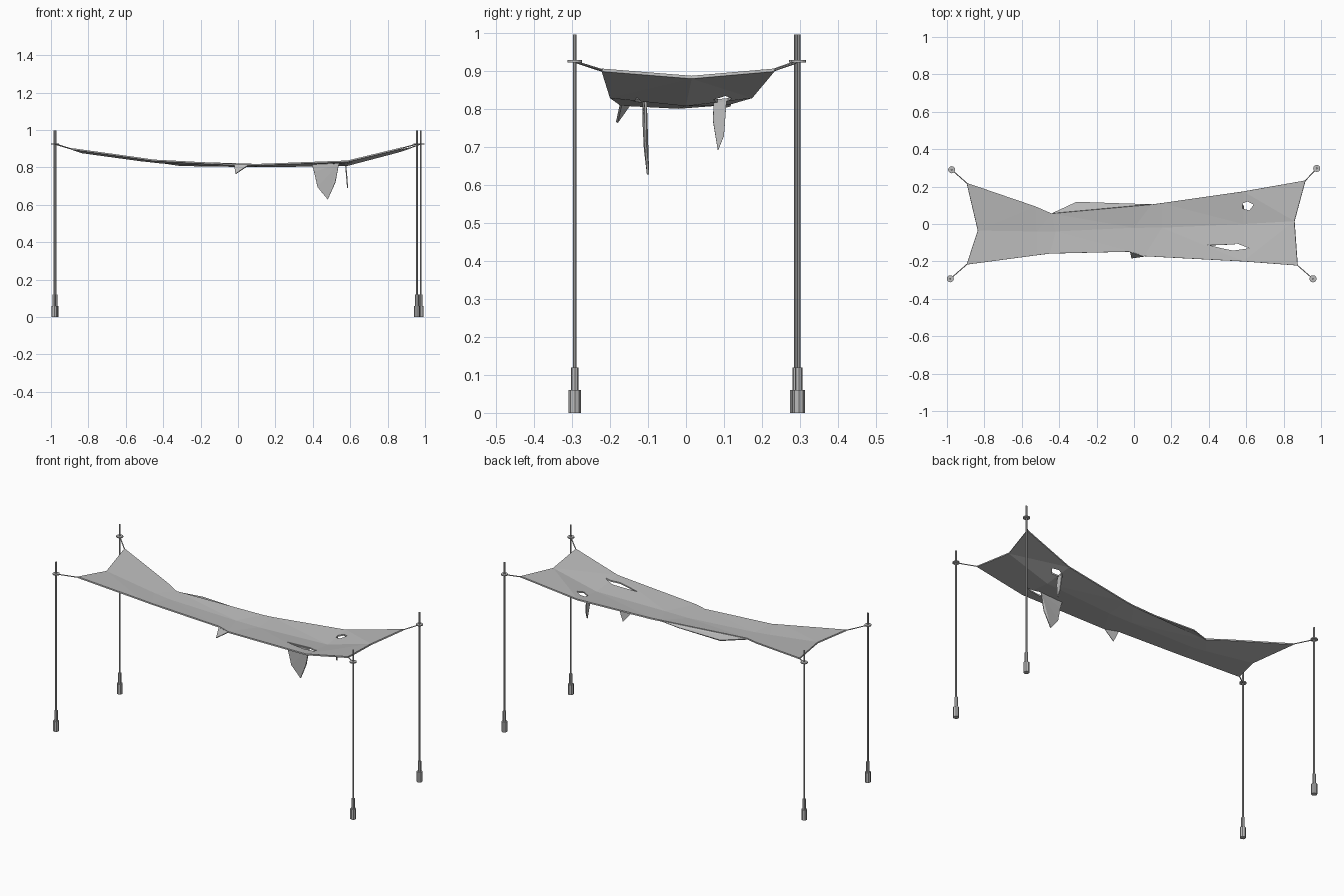
import bpy
import bmesh
from mathutils import Vector

cube = bpy.data.objects.get("Cube")
if cube:
    bpy.data.objects.remove(cube, do_unlink=True)

grey = bpy.data.materials.new("plain grey")
grey.use_nodes = True
grey.diffuse_color = (0.5, 0.5, 0.5, 1)
grey.node_tree.nodes["Principled BSDF"].inputs["Base Color"].default_value = (0.5, 0.5, 0.5, 1)


def make(name, bm):
    bmesh.ops.recalc_face_normals(bm, faces=bm.faces[:])
    mesh = bpy.data.meshes.new(name)
    bm.to_mesh(mesh)
    bm.free()
    mesh.materials.append(grey)
    obj = bpy.data.objects.new(name, mesh)
    bpy.context.collection.objects.link(obj)
    return obj


def add_rod(bm, start, end, radius, sides=8):
    start, end = Vector(start), Vector(end)
    axis = end - start
    matrix = axis.to_track_quat("Z", "Y").to_matrix().to_4x4()
    matrix.translation = (start + end) / 2
    bmesh.ops.create_cone(bm, cap_ends=True, segments=sides, radius1=radius,
                          radius2=radius, depth=axis.length, matrix=matrix)


def thicken(obj, amount):
    mod = obj.modifiers.new("thickness", "SOLIDIFY")
    mod.thickness = amount
    mod.offset = 0


def make_flap(name, points):
    bm = bmesh.new()
    face = bm.faces.new([bm.verts.new(p) for p in points])
    bmesh.ops.triangulate(bm, faces=[face])
    thicken(make(name, bm), 0.006)


# Sagging cloth: rear edge, middle and front edge at each station
stations = [
    ((-.895, .22, .90), (-.835, -.035, .88), (-.895, -.217, .90)),
    ((-.527, .094, .845), (-.52, -.04, .837), (-.52, -.167, .848)),
    ((-.44, .056, .832), (-.42, -.04, .826), (-.45, -.158, .838)),
    ((.093, .104, .815), (.0, -.02, .805), (-.02, -.148, .815)),
    ((.15, .112, .815), (.15, -.02, .805), (.055, -.172, .813)),
    ((.585, .174, .833), (.585, 0, .812), (.585, -.2, .833)),
    ((.917, .233, .903), (.858, .015, .884), (.875, -.222, .903)),
]
bm = bmesh.new()
rows = [[bm.verts.new(p) for p in row] for row in stations]
for a, b in zip(rows, rows[1:]):
    for i in range(2):
        bm.faces.new((a[i], a[i + 1], b[i + 1], b[i]))
bmesh.ops.triangulate(bm, faces=bm.faces[:])
cloth = make("cloth", bm)
thicken(cloth, 0.008)

# Torn holes cut through the cloth
holes = [
    [(.39, -.11), (.55, -.104), (.617, -.13), (.53, -.142), (.47, -.13)],
    [(.58, .11), (.607, .12), (.64, .104), (.617, .072), (.58, .083)],
]
bm = bmesh.new()
for outline in holes:
    face = bm.faces.new([bm.verts.new((x, y, .7)) for x, y in outline])
    result = bmesh.ops.extrude_face_region(bm, geom=[face])
    top = [v for v in result["geom"] if isinstance(v, bmesh.types.BMVert)]
    bmesh.ops.translate(bm, verts=top, vec=(0, 0, .3))
    if not face.is_valid:
        continue
cutter = make("hole_cutter", bm)
cutter.hide_render = True
cut = cloth.modifiers.new("holes", "BOOLEAN")
cut.operation = "DIFFERENCE"
cut.solver = "EXACT"
cut.object = cutter
bpy.context.view_layer.objects.active = cloth
for mod in [m.name for m in cloth.modifiers]:
    bpy.ops.object.modifier_apply(modifier=mod)
bpy.data.objects.remove(cutter, do_unlink=True)

# Torn scraps hanging from the holes and edges
make_flap("front_hole_flap", [(.395, -.111, .818), (.54, -.106, .82), (.52, -.108, .72),
                              (.48, -.1, .628), (.425, -.108, .695), (.407, -.112, .775)])
make_flap("rear_hole_flap", [(.575, .073, .823), (.575, .107, .825), (.583, .1, .73),
                             (.586, .084, .69), (.58, .071, .77)])
make_flap("front_edge_flap", [(-.02, -.148, .813), (.055, -.172, .811), (-.013, -.182, .765)])
make_flap("rear_edge_flap", [(-.44, .056, .83), (-.307, .118, .81),
                             (-.02, .107, .806), (.093, .104, .814)])

# Four poles with stepped feet, tie rings and ropes to the cloth corners
poles = [
    ("rear_right", (-.975, .29), stations[0][0]),
    ("front_right", (-.982, -.293), stations[0][2]),
    ("rear_left", (.977, .297), stations[-1][0]),
    ("front_left", (.957, -.293), stations[-1][2]),
]
for name, (x, y), corner in poles:
    bm = bmesh.new()
    for bottom, top, radius in ((0, .06, .016), (.06, .12, .0095), (.12, .997, .005)):
        add_rod(bm, (x, y, bottom), (x, y, top), radius)
    make(name + "_pole", bm)
    bm = bmesh.new()
    add_rod(bm, (x, y, .923), (x, y, .929), .019, 12)
    make(name + "_tie_ring", bm)
    bm = bmesh.new()
    add_rod(bm, (x, y, .925), corner, .003, 6)
    make(name + "_rope", bm)
